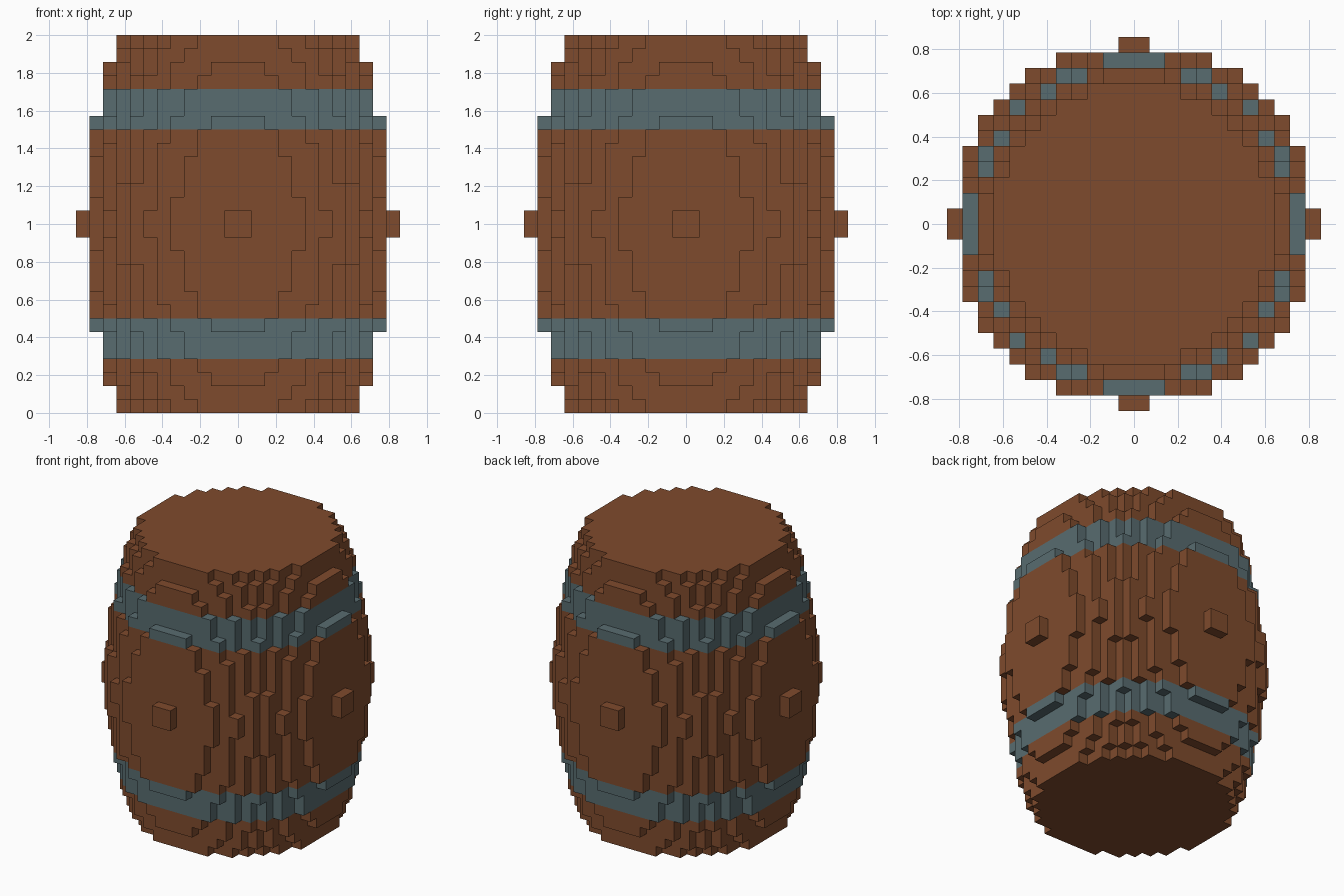
import bpy, bmesh, math
from mathutils import Vector

cube = bpy.data.objects.get("Cube")
if cube:
    bpy.data.objects.remove(cube, do_unlink=True)

LAYERS = 28            # blocks from floor to lid
HALF = 12              # blocks from the axis to the widest point
UNIT = 2 / LAYERS      # block edge length
BELLY, BULGE = 11.52, 2.5


def make_material(name, rgb):
    mat = bpy.data.materials.new(name)
    mat.use_nodes = True
    mat.diffuse_color = (*rgb, 1)
    mat.node_tree.nodes["Principled BSDF"].inputs["Base Color"].default_value = (*rgb, 1)
    return mat


wood = make_material("brown wood", (0.212, 0.070, 0.026))
iron = make_material("blue grey iron", (0.098, 0.150, 0.162))


def is_solid(x, y, z):
    """True when the block lies within the bulging barrel profile."""
    if not 0 <= z < LAYERS:
        return False
    height = z + 0.5 - LAYERS / 2
    radius = BELLY - BULGE * (1 - math.cos(math.pi * height / LAYERS))
    return (x + 0.5) ** 2 + (y + 0.5) ** 2 <= radius ** 2


def add_face(bm, block, axis, side):
    """Add the outer face of a block along one axis."""
    normal, u, v = Vector(), Vector(), Vector()
    normal[axis] = side
    u[(axis + 1) % 3] = 0.5
    v[(axis + 2) % 3] = 0.5 * side
    middle = Vector(block) + Vector((0.5, 0.5, 0.5)) + normal / 2
    corners = (middle - u - v, middle + u - v, middle + u + v, middle - u + v)
    bm.faces.new([bm.verts.new(c * UNIT) for c in corners])


def build_part(name, start, end, mat):
    """Build the visible block faces of a range of layers."""
    bm = bmesh.new()
    for z in range(start, end):
        for x in range(-HALF, HALF):
            for y in range(-HALF, HALF):
                if not is_solid(x, y, z):
                    continue
                for axis in range(3):
                    for side in (-1, 1):
                        neighbour = [x, y, z]
                        neighbour[axis] += side
                        if not is_solid(*neighbour):
                            add_face(bm, (x, y, z), axis, side)
    bmesh.ops.remove_doubles(bm, verts=bm.verts, dist=UNIT / 100)
    mesh = bpy.data.meshes.new(name)
    bm.to_mesh(mesh)
    bm.free()
    mesh.materials.append(mat)
    bpy.context.collection.objects.link(bpy.data.objects.new(name, mesh))


# Wooden ends and middle, separated by two iron hoops
build_part("lower_staves", 0, 4, wood)
build_part("lower_hoop", 4, 7, iron)
build_part("middle_staves", 7, 21, wood)
build_part("upper_hoop", 21, 24, iron)
build_part("upper_staves", 24, LAYERS, wood)
